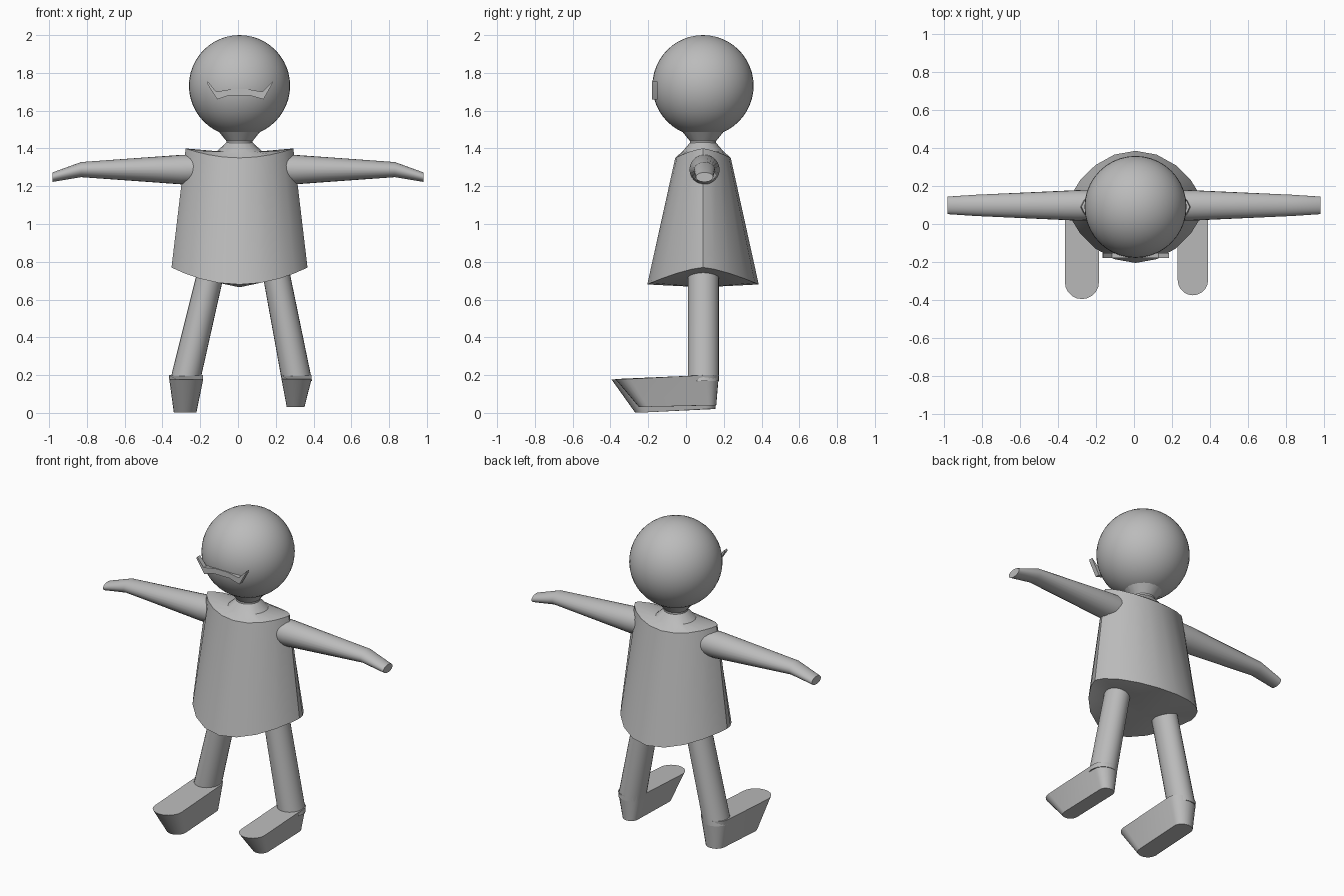
import bpy, bmesh, math
from mathutils import Vector

if "Cube" in bpy.data.objects:
    bpy.data.objects.remove(bpy.data.objects["Cube"])

grey = bpy.data.materials.new("plain_grey")
grey.diffuse_color = (0.5, 0.5, 0.5, 1)
grey.use_nodes = True
grey.node_tree.nodes["Principled BSDF"].inputs["Base Color"].default_value = grey.diffuse_color
CY = 0.09  # body centre depth


def finish(name, bm, angle=30):
    bmesh.ops.recalc_face_normals(bm, faces=bm.faces)
    me = bpy.data.meshes.new(name)
    bm.to_mesh(me)
    bm.free()
    me.materials.append(grey)
    ob = bpy.data.objects.new(name, me)
    bpy.context.collection.objects.link(ob)
    bpy.ops.object.select_all(action='DESELECT')
    ob.select_set(True)
    bpy.context.view_layer.objects.active = ob
    bpy.ops.object.shade_smooth_by_angle(angle=math.radians(angle))
    return ob


def loft(name, rings, tip=None):
    """Skin a list of point rings; start closed by tip or cap, end capped."""
    bm = bmesh.new()
    vs = [[bm.verts.new(p) for p in r] for r in rings]
    n = len(vs[0])
    for a, b in zip(vs, vs[1:]):
        for i in range(n):
            j = (i + 1) % n
            bm.faces.new((a[i], a[j], b[j], b[i]))
    if tip:
        t = bm.verts.new(tip)
        for i in range(n):
            bm.faces.new((vs[0][i], vs[0][(i + 1) % n], t))
    else:
        bm.faces.new(vs[0][::-1])
    bm.faces.new(vs[-1])
    return finish(name, bm)


def angles(n):
    return [2 * math.pi * i / n for i in range(n)]


def circle_z(x, y, z, rx, ry, n=20):
    return [(x + rx * math.cos(t), y + ry * math.sin(t), z) for t in angles(n)]


def circle_x(x, y, z, ry, rz, n=24):
    return [(x, y + ry * math.cos(t), z + rz * math.sin(t)) for t in angles(n)]


def lens(w, d, z, lift):
    """Pointed oval whose side corners are lifted."""
    pts = []
    for t in angles(20):
        c, s = math.cos(t), math.sin(t)
        pts.append((0.008 + w * c, CY + math.copysign(d * abs(s) ** 1.4, s),
                    z + lift * c * c))
    return pts


# Head
bm = bmesh.new()
bmesh.ops.create_uvsphere(bm, u_segments=40, v_segments=24, radius=0.268)
bmesh.ops.translate(bm, verts=bm.verts, vec=Vector((0.008, CY, 1.732)))
finish("head", bm)

# Flared neck
loft("neck", [circle_z(0.008, CY, 1.42, 0.07, 0.07),
              circle_z(0.008, CY, 1.44, 0.07, 0.07),
              circle_z(0.008, CY, 1.52, 0.135, 0.135)])

# Tunic: bottom hem, shoulder rim, collar
loft("tunic", [lens(0.36, 0.295, 0.68, 0.09),
               lens(0.285, 0.147, 1.35, 0.05),
               circle_z(0.008, CY, 1.385, 0.12, 0.108),
               circle_z(0.008, CY, 1.435, 0.065, 0.065)],
     tip=(0.008, CY, 0.665))

# Arms: shoulder, elbow side, wrist bend, hand tip
for name, s in (("left_arm", -1), ("right_arm", 1)):
    loft(name, [circle_x(s * 0.20, 0.098, 1.29, 0.078, 0.078),
                circle_x(s * 0.30, 0.098, 1.288, 0.08, 0.078),
                circle_x(s * 0.83, 0.098, 1.288, 0.056, 0.04),
                circle_x(s * 0.982, 0.098, 1.248, 0.046, 0.025)])

# Legs
for name, hip, ankle in (("left_leg", -0.131, -0.28), ("right_leg", 0.19, 0.312)):
    loft(name, [circle_z(ankle, 0.092, 0.17, 0.08, 0.082, 24),
                circle_z(hip, 0.092, 0.80, 0.072, 0.082, 24)])


def sole(x, hw, toe, heel, zt, zh):
    """Rounded-end strip running from toe to heel."""
    pts = []
    for k in range(11):
        t = math.pi + math.pi * k / 10
        pts.append((x + hw * math.cos(t), toe + hw + hw * math.sin(t), zt))
    for k in range(11):
        t = math.pi * k / 10
        pts.append((x + hw * math.cos(t), heel - hw * 0.9 + hw * 0.9 * math.sin(t), zh))
    return pts


# Feet: narrow sole widening to a flat top
loft("left_foot", [sole(-0.28, 0.06, -0.27, 0.155, 0.003, 0.02),
                   sole(-0.274, 0.09, -0.395, 0.172, 0.178, 0.20)])
loft("right_foot", [sole(0.305, 0.047, -0.25, 0.16, 0.032, 0.04),
                    sole(0.31, 0.08, -0.375, 0.174, 0.18, 0.20)])

# Moustache-shaped band on the face
upper = [(-0.16, 1.755), (-0.115, 1.70), (-0.03, 1.715), (0.045, 1.715), (0.13, 1.70), (0.185, 1.755)]
lower = [(-0.165, 1.745), (-0.11, 1.66), (-0.05, 1.68), (0.065, 1.68), (0.135, 1.66), (0.18, 1.74)]
bm = bmesh.new()
cols = [[bm.verts.new((p[0], y, p[1])) for y in (-0.18, -0.152) for p in (u, l)]
        for u, l in zip(upper, lower)]
for a, b in zip(cols, cols[1:]):
    for i, j in ((0, 1), (1, 3), (3, 2), (2, 0)):
        bm.faces.new((a[i], a[j], b[j], b[i]))
for c in (cols[0], cols[-1]):
    bm.faces.new((c[0], c[1], c[3], c[2]))
finish("face_band", bm, 20)
